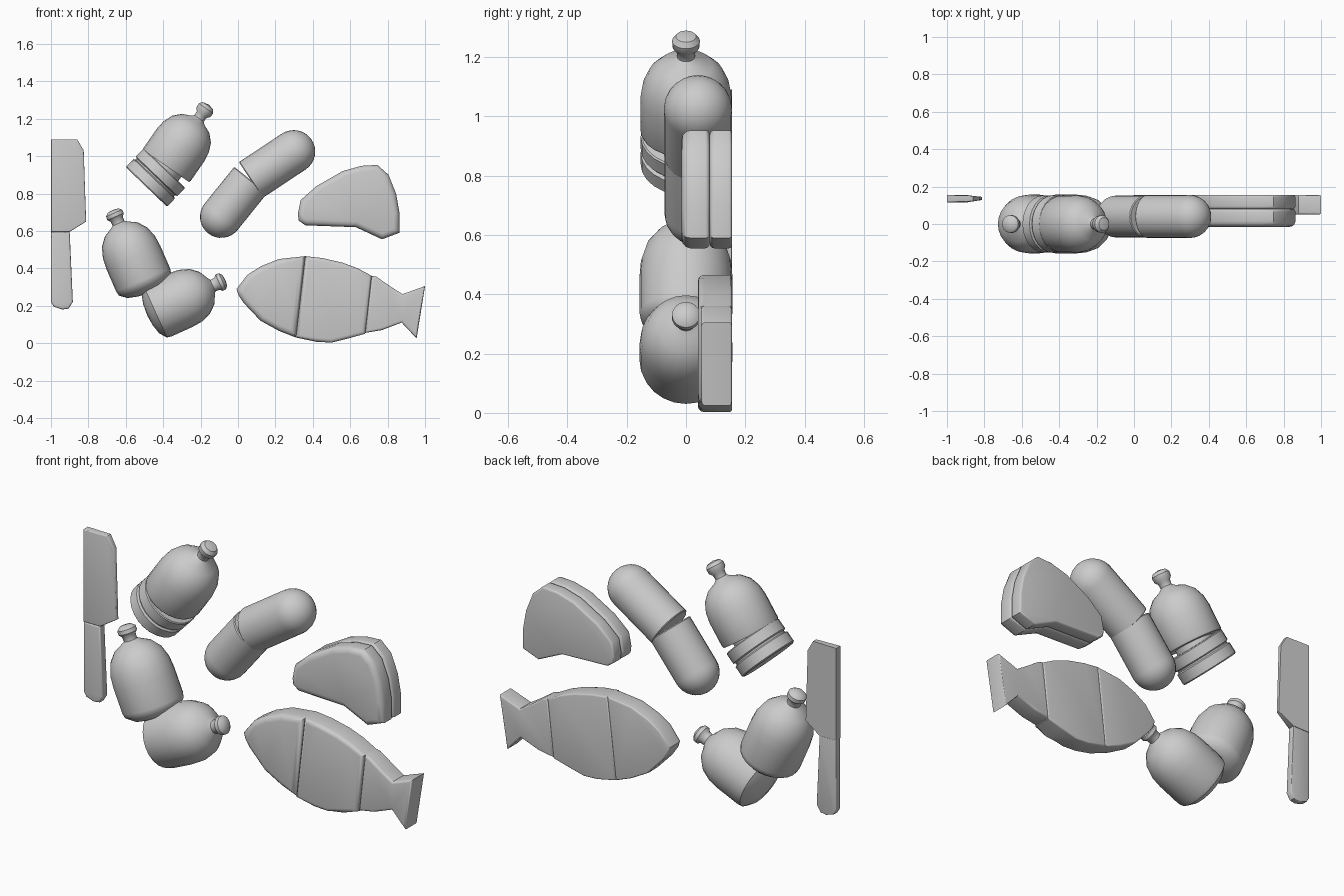
import bpy, bmesh, math
from mathutils import Vector


def finish(name, bm, angle=40):
    bmesh.ops.recalc_face_normals(bm, faces=bm.faces[:])
    me = bpy.data.meshes.new(name)
    bm.to_mesh(me)
    bm.free()
    for p in me.polygons:
        p.use_smooth = True
    me.set_sharp_from_angle(angle=math.radians(angle))
    ob = bpy.data.objects.new(name, me)
    bpy.context.collection.objects.link(ob)
    return ob


def revolve(name, base, direction, profile, y=0.0, n=24):
    """Turn (radius, distance) points around an axis in the xz plane."""
    bm = bmesh.new()
    d = Vector((direction[0], 0, direction[1])).normalized()
    side = Vector((d.z, 0, -d.x))
    o = Vector((base[0], y, base[1]))
    rings = []
    for r, t in profile:
        if r == 0:
            rings.append([bm.verts.new(o + d * t)])
        else:
            rings.append([bm.verts.new(o + d * t + side * (r * math.cos(a)) + Vector((0, r * math.sin(a), 0)))
                          for a in (2 * math.pi * i / n for i in range(n))])
    for a, b in zip(rings, rings[1:]):
        for i in range(n):
            j = (i + 1) % n
            if len(a) == 1:
                bm.faces.new((a[0], b[i], b[j]))
            elif len(b) == 1:
                bm.faces.new((a[i], b[0], a[j]))
            else:
                bm.faces.new((a[i], b[i], b[j], a[j]))
    return finish(name, bm)


def slab(name, pts, y0, y1, front=0.03, back=0.008):
    """Extrude an xz outline through y and round both rims."""
    bm = bmesh.new()
    f = bm.faces.new([bm.verts.new((x, y0, z)) for x, z in pts])
    ext = bmesh.ops.extrude_face_region(bm, geom=[f], use_keep_orig=True)
    for v in ext["geom"]:
        if isinstance(v, bmesh.types.BMVert):
            v.co.y = y1
    for y, r in ((y0, front), (y1, back)):
        if r:
            edges = [e for e in bm.edges if all(abs(v.co.y - y) < 1e-5 for v in e.verts)]
            bmesh.ops.bevel(bm, geom=edges, offset=r, segments=3, profile=0.5,
                            affect='EDGES', clamp_overlap=True)
    return finish(name, bm)


# Knife: blade tapering to its right edge, plus slim handle
blade = slab("knife_blade", [(-1, 1.09), (-0.86, 1.09), (-0.825, 1.03), (-0.812, 0.65),
                             (-0.9, 0.595), (-1, 0.595)], 0.115, 0.155, 0.006, 0)
for v in blade.data.vertices:
    k = max(0.0, (v.co.x + 0.9) / 0.09)
    v.co.y += k * (0.138 - v.co.y) * 0.6
slab("knife_handle", [(-1, 0.595), (-0.9, 0.595), (-0.883, 0.22), (-0.905, 0.185),
                      (-0.94, 0.18), (-0.985, 0.195), (-1, 0.22)], 0.115, 0.155, 0.01, 0.004)

# Bottle-like vegetable: hinged slice at the bottom, domed body with stem
revolve("pepper_slice", (-0.49, 0.835), (0.69, 0.72),
        [(0, 0), (0.147, 0), (0.153, 0.006), (0.153, 0.06), (0.142, 0.066), (0.142, 0.074),
         (0.153, 0.08), (0.153, 0.135), (0.148, 0.14), (0, 0.14)])
revolve("pepper_body", (-0.385, 0.947), (0.57, 0.82),
        [(0, -0.07), (0.1, -0.07), (0.1, 0), (0.15, 0), (0.154, 0.01), (0.154, 0.14), (0.147, 0.19),
         (0.126, 0.24), (0.09, 0.277), (0.045, 0.297), (0.03, 0.31), (0.032, 0.335), (0.045, 0.35),
         (0.047, 0.375), (0.034, 0.393), (0, 0.4)])

# Round fruit cut in two halves, each with a knob
half = [(0, -0.045), (0.06, -0.04), (0.115, -0.025), (0.152, 0.005), (0.157, 0.03), (0.157, 0.16),
        (0.152, 0.22), (0.132, 0.28), (0.095, 0.325), (0.055, 0.347), (0.034, 0.36), (0.035, 0.385),
        (0.048, 0.4), (0.047, 0.42), (0.03, 0.435), (0, 0.438)]
revolve("fruit_upper_half", (-0.495, 0.31), (-0.4, 0.92), half)
revolve("fruit_lower_half", (-0.447, 0.167), (0.91, 0.41), [(r, t * 0.95) for r, t in half])


# Sausage: two round-ended lengths meeting at a bend
def sausage(name, end, joint, r=0.115):
    d = Vector(joint) - Vector(end)
    dome = [(r * math.sin(i * math.pi / 16), -r * math.cos(i * math.pi / 16)) for i in range(9)]
    dome[0] = (0, -r)
    revolve(name, end, d, dome + [(r, d.length - 0.005), (r - 0.005, d.length), (0, d.length)], y=0.04)


sausage("sausage_upper", (0.298, 1.024), (0.068, 0.872))
sausage("sausage_lower", (-0.09, 0.676), (0.068, 0.872), 0.113)

# Sandwich: two rounded wedges with a groove between
wedge = [(0.32, 0.69), (0.335, 0.765), (0.42, 0.84), (0.56, 0.92), (0.66, 0.948), (0.745, 0.953),
         (0.805, 0.9), (0.845, 0.8), (0.863, 0.7), (0.863, 0.59), (0.77, 0.555), (0.63, 0.62),
         (0.36, 0.63), (0.325, 0.655)]
slab("sandwich_front", wedge, -0.015, 0.08, 0.03, 0.015)
slab("sandwich_back", wedge, 0.08, 0.155, 0.015, 0.01)

# Fish: head, middle and tail pieces
slab("fish_head", [(-0.008, 0.29), (0.05, 0.365), (0.12, 0.41), (0.22, 0.45), (0.36, 0.465),
                   (0.31, 0.03), (0.22, 0.065), (0.12, 0.12), (0.03, 0.215), (0.003, 0.255)], 0.04, 0.155)
slab("fish_middle", [(0.36, 0.465), (0.45, 0.455), (0.56, 0.43), (0.64, 0.4), (0.715, 0.36), (0.68, 0.05),
                     (0.6, 0.028), (0.5, 0.003), (0.42, 0.007), (0.31, 0.03)], 0.04, 0.155, 0.02)
slab("fish_tail", [(0.715, 0.36), (0.74, 0.355), (0.82, 0.3), (0.88, 0.262), (1.0, 0.305), (0.955, 0.025),
                   (0.875, 0.11), (0.77, 0.07), (0.68, 0.055)], 0.05, 0.155, 0.012)
